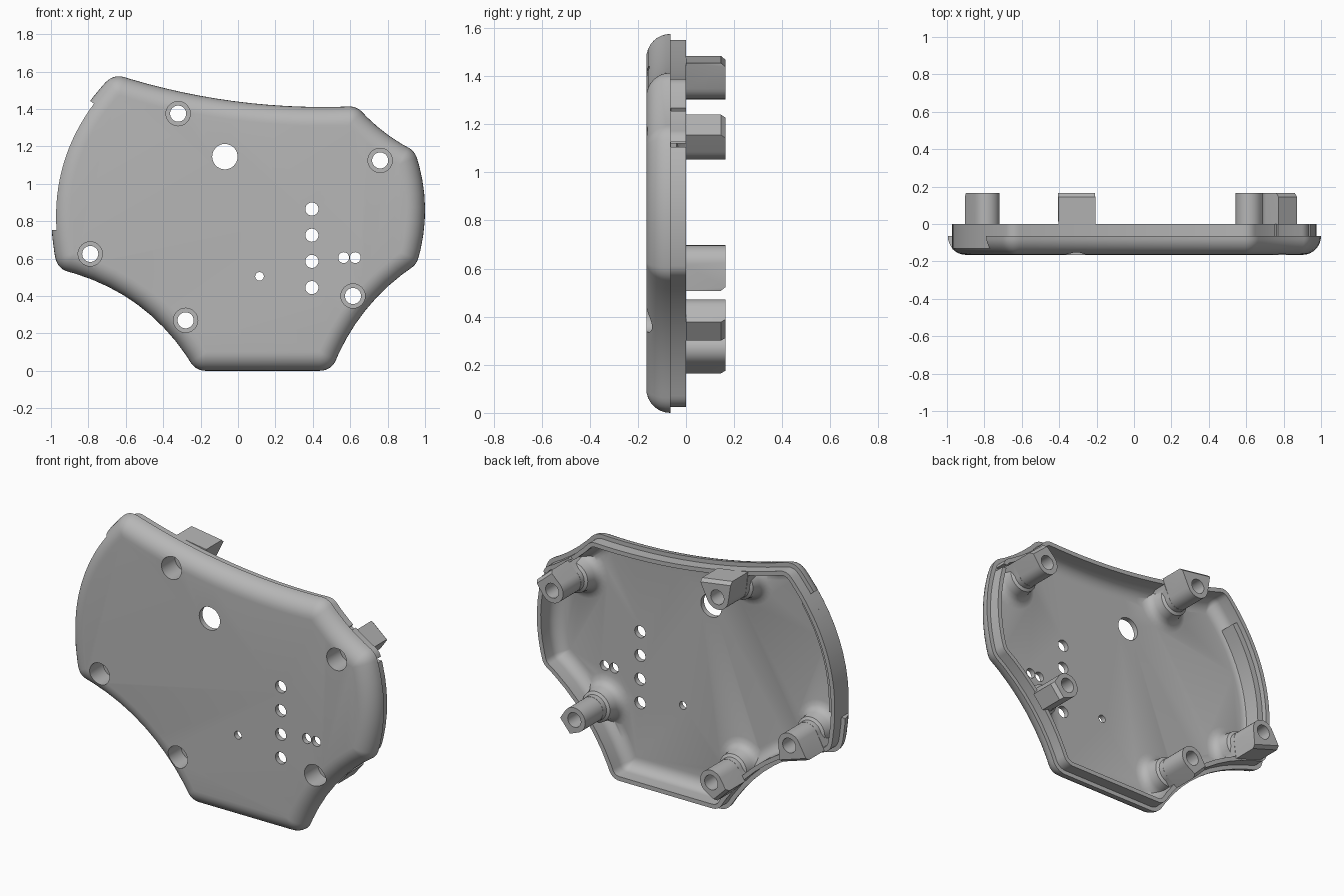
import bpy, bmesh
from math import sin, cos, pi, tan
from mathutils import Vector as V

if "Cube" in bpy.data.objects:
    bpy.data.objects.remove(bpy.data.objects["Cube"])

grey = bpy.data.materials.new("plain grey")
grey.use_nodes = True
grey.diffuse_color = (0.47, 0.47, 0.47, 1)
grey.node_tree.nodes["Principled BSDF"].inputs["Base Color"].default_value = grey.diffuse_color

# Panel outline, clockwise: corner x, corner z, outward bulge of next edge, segments
CORNERS = [(-0.665, 1.588, -0.06, 14), (0.635, 1.415, -0.02, 5),
           (0.945, 1.175, 0.05, 8), (0.955, 0.57, -0.06, 8),
           (0.50, 0, 0, 2), (-0.225, 0, -0.10, 10), (-0.965, 0.545, 0.15, 14)]
CORNER_RADIUS = 0.10


def inward(d):
    return V((d.y, -d.x)).normalized()


def edge_point(i, t):
    x, z, bulge, _ = CORNERS[i]
    a, b = V((x, z)), V(CORNERS[(i + 1) % len(CORNERS)][:2])
    return a.lerp(b, t) - inward(b - a) * bulge * 4 * t * (1 - t)


def outline(d):
    """Outline moved inward by d, with rounded corners."""
    pts, sharp = [], []
    for i, c in enumerate(CORNERS):
        for k in range(c[3]):
            pts.append(edge_point(i, k / c[3]))
            sharp.append(k == 0)
    n = len(pts)
    moved = []
    for i, p in enumerate(pts):
        n1, n2 = inward(p - pts[i - 1]), inward(pts[(i + 1) % n] - p)
        moved.append(p + (n1 + n2) * d / (1 + n1.dot(n2)))
    out = []
    for i, p in enumerate(moved):
        if not sharp[i]:
            out.append(p)
            continue
        u, v = moved[i - 1] - p, moved[(i + 1) % n] - p
        turn = pi - u.angle(v)
        trim = max(CORNER_RADIUS - d, 0.012) * tan(turn / 2)
        trim = min(trim, 0.8 * u.length, 0.8 * v.length)
        a, b = p + u.normalized() * trim, p + v.normalized() * trim
        for k in range(8):
            t = k / 7
            out.append(a * (1 - t) ** 2 + p * 2 * t * (1 - t) + b * t * t)
    return out


def finish(name, bm):
    bmesh.ops.recalc_face_normals(bm, faces=bm.faces)
    mesh = bpy.data.meshes.new(name)
    bm.to_mesh(mesh)
    bm.free()
    mesh.materials.append(grey)
    ob = bpy.data.objects.new(name, mesh)
    bpy.context.collection.objects.link(ob)
    return ob


def loft(name, rings):
    """Closed solid through rings, each a list of (x, z) points and a depth y."""
    bm = bmesh.new()
    loops = [[bm.verts.new((p[0], y, p[1])) for p in pts] for pts, y in rings]
    for a, b in zip(loops, loops[1:]):
        for i in range(len(a)):
            bm.faces.new((a[i - 1], a[i], b[i], b[i - 1]))
    bm.faces.new(loops[0])
    bm.faces.new(loops[-1])
    return finish(name, bm)


def circle(x, z, r, n=32):
    return [(x + r * cos(2 * pi * k / n), z + r * sin(2 * pi * k / n)) for k in range(n)]


def lathe(name, x, z, profile):
    return loft(name, [(circle(x, z, r), y) for r, y in profile])


def post_solid(name, x, z, n, w, y0, y1):
    """Round post with a flat flank towards the wall and a chamfered end."""
    c, n = V((x, z)), V(n).normalized()
    side = V((n.y, -n.x))
    bm = bmesh.new()
    for y, reach in ((y0, 0.095), (y1 - 0.02, 0.095), (y1, 0.078)):
        flank = [c + n * reach + side * s * w for s in (-1, 1)]
        for p in circle(x, z, 0.072) + flank:
            bm.verts.new((p[0], y, p[1]))
    res = bmesh.ops.convex_hull(bm, input=bm.verts)
    loose = [g for g in res["geom_interior"] if isinstance(g, bmesh.types.BMVert)]
    bmesh.ops.delete(bm, geom=loose, context='VERTS')
    bmesh.ops.dissolve_limit(bm, angle_limit=0.01, verts=bm.verts, edges=bm.edges)
    return finish(name, bm)


def cut(target, cutter):
    mod = target.modifiers.new("cut", 'BOOLEAN')
    mod.operation, mod.solver, mod.object = 'DIFFERENCE', 'EXACT', cutter
    cutter.hide_render = True
    bpy.context.view_layer.objects.active = target
    bpy.ops.object.modifier_apply(modifier=mod.name)
    bpy.data.objects.remove(cutter)


def side_strip(name, t0, t1, d0, d1, y0, y1):
    """Band that follows the curved edge on the model's right."""
    ts = [t0 + (t1 - t0) * k / 16 for k in range(17)]

    def row(d):
        return [edge_point(6, t) + d * inward(edge_point(6, t + 0.01) - edge_point(6, t - 0.01))
                for t in ts]
    shape = row(d0) + row(d1)[::-1]
    return loft(name, [(shape, y0), (shape, y1)])


# Panel with rounded front edge and a stepped lip at the back
steps = [k * pi / 16 for k in range(9)]
rings = [(0.025, 0), (0.025, -0.065)]
rings += [(0.1 * (1 - cos(a)), -0.065 - 0.1 * sin(a)) for a in steps]
panel = loft("panel_shell", [(outline(d), y) for d, y in rings])

# Hollow, leaving flared bosses around the posts
rings = [(0.05, 0.02)]
rings += [(0.05 + 0.07 * (1 - cos(a)), -0.07 - 0.065 * sin(a)) for a in steps]
cavity = loft("cavity", [(outline(d), y) for d, y in rings])

POSTS = [("top_post", -0.32, 1.375, (0.15, 1), 0.10),
         ("upper_left_post", 0.76, 1.125, (0.65, 0.76), 0.065),
         ("right_post", -0.79, 0.625, (-0.3, -0.95), 0.09),
         ("lower_left_post", 0.615, 0.40, (0.77, -0.64), 0.05),
         ("lower_right_post", -0.28, 0.27, (-0.7, -0.7), 0.055)]
FLARE = [(0.17, -0.16), (0.155, -0.135), (0.125, -0.127), (0.107, -0.112),
         (0.097, -0.09), (0.09, -0.04), (0.074, -0.03), (0.073, 0)]
for name, x, z, n, w in POSTS:
    cut(cavity, lathe("flare", x, z, FLARE))
    cut(cavity, post_solid("plug", x, z, n, w, -0.15, 0.1))
cut(panel, cavity)

# Posts with through bores and deep screw recesses
for name, x, z, n, w in POSTS:
    post = post_solid(name, x, z, n, w, -0.001, 0.165)
    cut(post, lathe("bore", x, z, [(0.043, -0.2), (0.043, 0.2)]))
    cut(panel, lathe("recess", x, z, [(0.065, -0.2), (0.065, -0.04),
                                      (0.043, -0.04), (0.043, 0.2)]))

# Panel holes: large opening, row of four, pair and pinhole
holes = [(-0.07, 1.145, 0.068), (0.565, 0.605, 0.029), (0.627, 0.605, 0.029),
         (0.115, 0.505, 0.023)]
holes += [(0.395, 0.445 + 0.14 * k, 0.035) for k in range(4)]
for x, z, r in holes:
    cut(panel, lathe("hole", x, z, [(r, -0.2), (r, -0.05)]))

# Trimmed right edge and two narrow slots in the lip
cut(panel, side_strip("edge_trim", 0.175, 0.84, -0.08, 0.0255, -0.2, 0.05))
for x, z, n in ((0.78, 1.285, (0.6, 0.8)), (0.955, 1.115, (1, 0))):
    c, n = V((x, z)), V(n)
    s = V((n.y, -n.x)) * 0.011
    n = n * 0.045
    box = [c + n + s, c + n - s, c - n - s, c - n + s]
    cut(panel, loft("slot", [(box, -0.063), (box, 0.05)]))

# Ledge inside the trimmed edge
side_strip("side_ledge", 0.2, 0.82, 0.045, 0.085, -0.145, -0.03)

for ob in bpy.context.scene.objects:
    ob.select_set(ob.type == 'MESH')
bpy.ops.object.shade_smooth_by_angle(angle=0.6)
